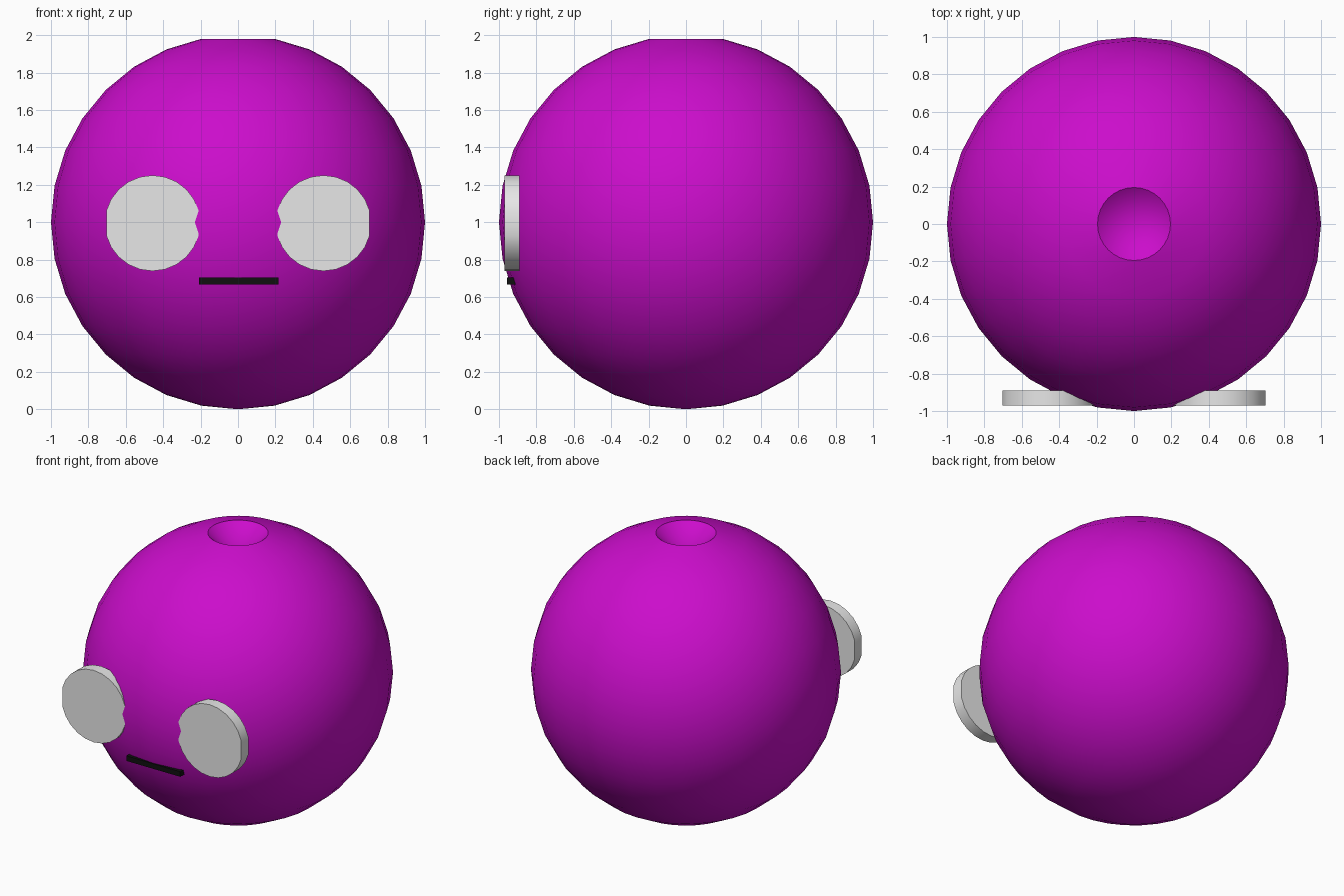
import bpy
import math
from mathutils import Matrix

cube = bpy.data.objects.get("Cube")
if cube:
    bpy.data.objects.remove(cube, do_unlink=True)


def make_material(name, color):
    mat = bpy.data.materials.new(name)
    mat.use_nodes = True
    mat.diffuse_color = color
    mat.node_tree.nodes["Principled BSDF"].inputs["Base Color"].default_value = color
    return mat


def finish(name, mat):
    obj = bpy.context.object
    obj.name = name
    obj.data.materials.append(mat)
    bpy.ops.object.shade_smooth_by_angle(angle=math.radians(30))
    return obj


purple = make_material("purple", (0.6, 0.004, 0.6, 1))
white = make_material("white", (0.8, 0.8, 0.8, 1))
black = make_material("black", (0.005, 0.005, 0.005, 1))

# Round body with the top pole pushed in to form a stem pit
bpy.ops.mesh.primitive_uv_sphere_add(segments=32, ring_count=16, radius=1, location=(0, 0, 1))
body_mesh = bpy.context.object.data
max(body_mesh.vertices, key=lambda v: v.co.z).co.z = 0.83
finish("body", purple)

# Thick disc eyes with slightly flattened outer and inner sides
for side, label in ((1, "left"), (-1, "right")):
    bpy.ops.mesh.primitive_cylinder_add(vertices=24, radius=0.256, depth=0.08,
                                        location=(side * 0.457, -0.93, 0.995))
    eye_mesh = bpy.context.object.data
    eye_mesh.transform(Matrix.Rotation(math.pi / 2, 4, "X"))
    for v in eye_mesh.vertices:
        v.co.x = max(-0.247, min(0.247, v.co.x))
    finish(label + "_eye", white)

# Straight bar mouth, mostly sunk into the body
bpy.ops.mesh.primitive_cube_add(size=1, location=(0.003, -0.925, 0.686))
bpy.context.object.data.transform(Matrix.Diagonal((0.425, 0.064, 0.036, 1)))
finish("mouth", black)
